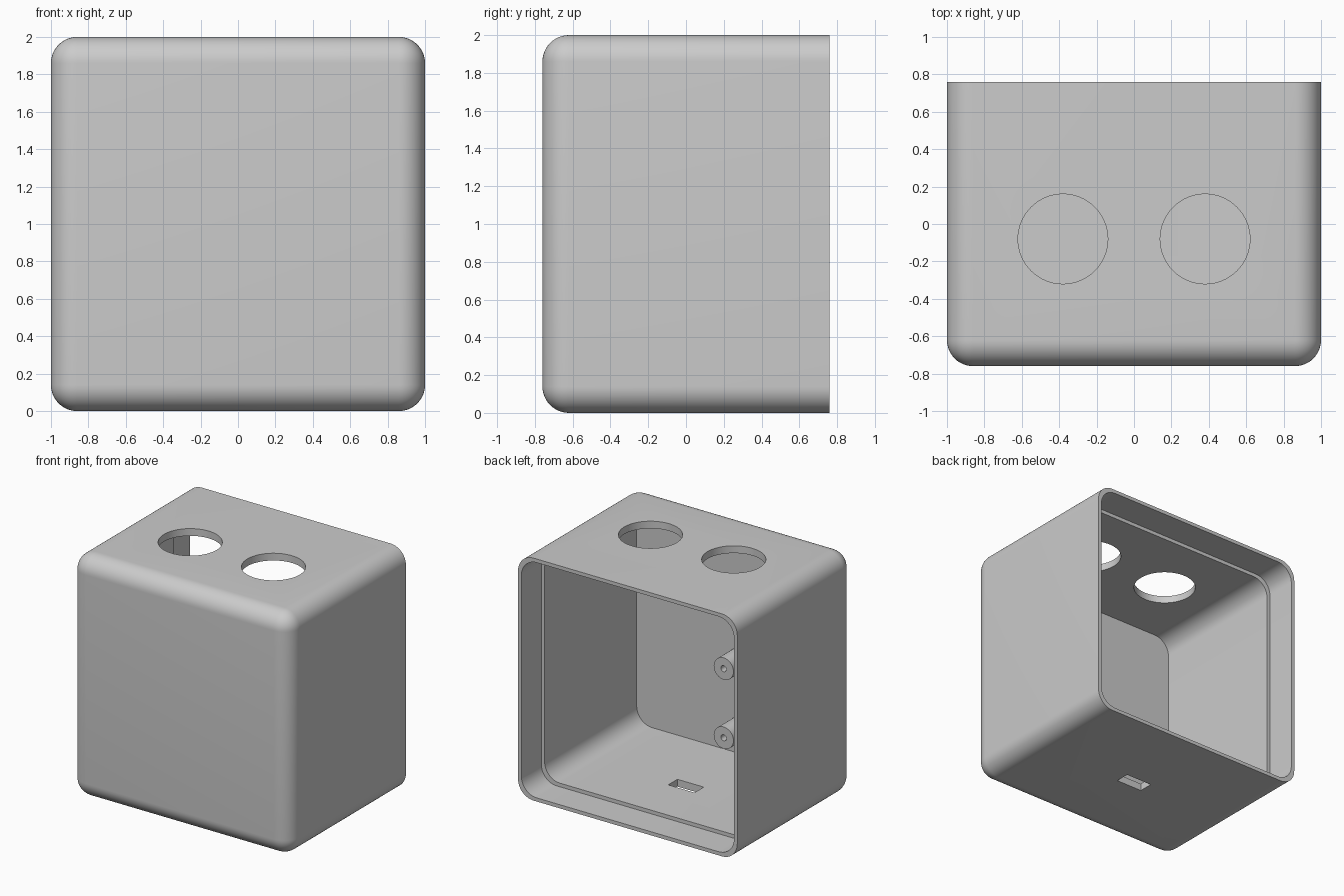
import bpy
import bmesh
import math
from mathutils import Matrix

cube = bpy.data.objects.get("Cube")
if cube:
    bpy.data.objects.remove(cube, do_unlink=True)

grey = bpy.data.materials.new("light_grey_plastic")
grey.use_nodes = True
grey.diffuse_color = (0.6, 0.6, 0.6, 1)
grey.node_tree.nodes["Principled BSDF"].inputs["Base Color"].default_value = (0.6, 0.6, 0.6, 1)

DEPTH = 0.76      # half depth of the case
WALL = 0.06
RADIUS = 0.14
LIP = 0.03        # thickness of the wall at the open back
LEDGE_Y = 0.5


def finish(bm, name):
    mesh = bpy.data.meshes.new(name)
    bm.to_mesh(mesh)
    bm.free()
    mesh.materials.append(grey)
    obj = bpy.data.objects.new(name, mesh)
    bpy.context.collection.objects.link(obj)
    return obj


def box(name, half_x, y0, y1, z0, z1, radius=0, round_front=False):
    """Box whose depth-wise edges, and optionally front edges, are rounded."""
    bm = bmesh.new()
    bmesh.ops.create_cube(bm, size=1)
    for v in bm.verts:
        v.co.x *= 2 * half_x
        v.co.y = y0 if v.co.y < 0 else y1
        v.co.z = z0 if v.co.z < 0 else z1
    if radius:
        def wanted(e):
            a, b = (v.co for v in e.verts)
            along_depth = abs(a.y - b.y) > 0.1
            return along_depth or (round_front and a.y < y0 + 0.01)
        bmesh.ops.bevel(bm, geom=[e for e in bm.edges if wanted(e)],
                        offset=radius, segments=12, profile=0.5, affect='EDGES')
    return finish(bm, name)


def cylinder(name, radius, length, center, axis):
    bm = bmesh.new()
    turn = Matrix.Rotation(math.pi / 2, 4, 'X') if axis == 'Y' else Matrix()
    bmesh.ops.create_cone(bm, cap_ends=True, segments=64, radius1=radius, radius2=radius,
                          depth=length, matrix=Matrix.Translation(center) @ turn)
    return finish(bm, name)


def cut(target, cutter):
    cutter.hide_render = True
    bpy.context.view_layer.objects.active = target
    mod = target.modifiers.new("cut", 'BOOLEAN')
    mod.operation = 'DIFFERENCE'
    mod.solver = 'EXACT'
    mod.object = cutter
    bpy.ops.object.modifier_apply(modifier=mod.name)
    bpy.data.objects.remove(cutter, do_unlink=True)


def smooth(obj):
    bpy.ops.object.select_all(action='DESELECT')
    obj.select_set(True)
    bpy.context.view_layer.objects.active = obj
    bpy.ops.object.shade_smooth_by_angle(angle=math.radians(30))


# Case: rounded shell, open at the back, with a recessed lid ledge
case = box("case", 1, -DEPTH, DEPTH, 0, 2, RADIUS, True)
cut(case, box("cavity", 1 - WALL, WALL - DEPTH, 1, WALL, 2 - WALL, RADIUS))
cut(case, box("lid_recess", 1 - LIP, LEDGE_Y, 1, LIP, 2 - LIP, RADIUS))

# Two round sensor openings in the top
for x in (-0.38, 0.38):
    cut(case, cylinder("sensor_hole", 0.24, 0.4, (x, -0.08, 2), 'Z'))

# Cable slot in the floor
cut(case, box("cable_slot", 0.12, -0.06, 0.06, -0.1, 0.2))
smooth(case)

# Screw posts inside the front wall
POST_END = -0.49
wall_y = WALL - DEPTH - 0.01
for name, z in (("lower_screw_post", 0.27), ("upper_screw_post", 0.84)):
    post = cylinder(name, 0.09, POST_END - wall_y, (0, (POST_END + wall_y) / 2, z), 'Y')
    cut(post, cylinder("screw_hole", 0.025, 0.34, (0, POST_END, z), 'Y'))
    smooth(post)
